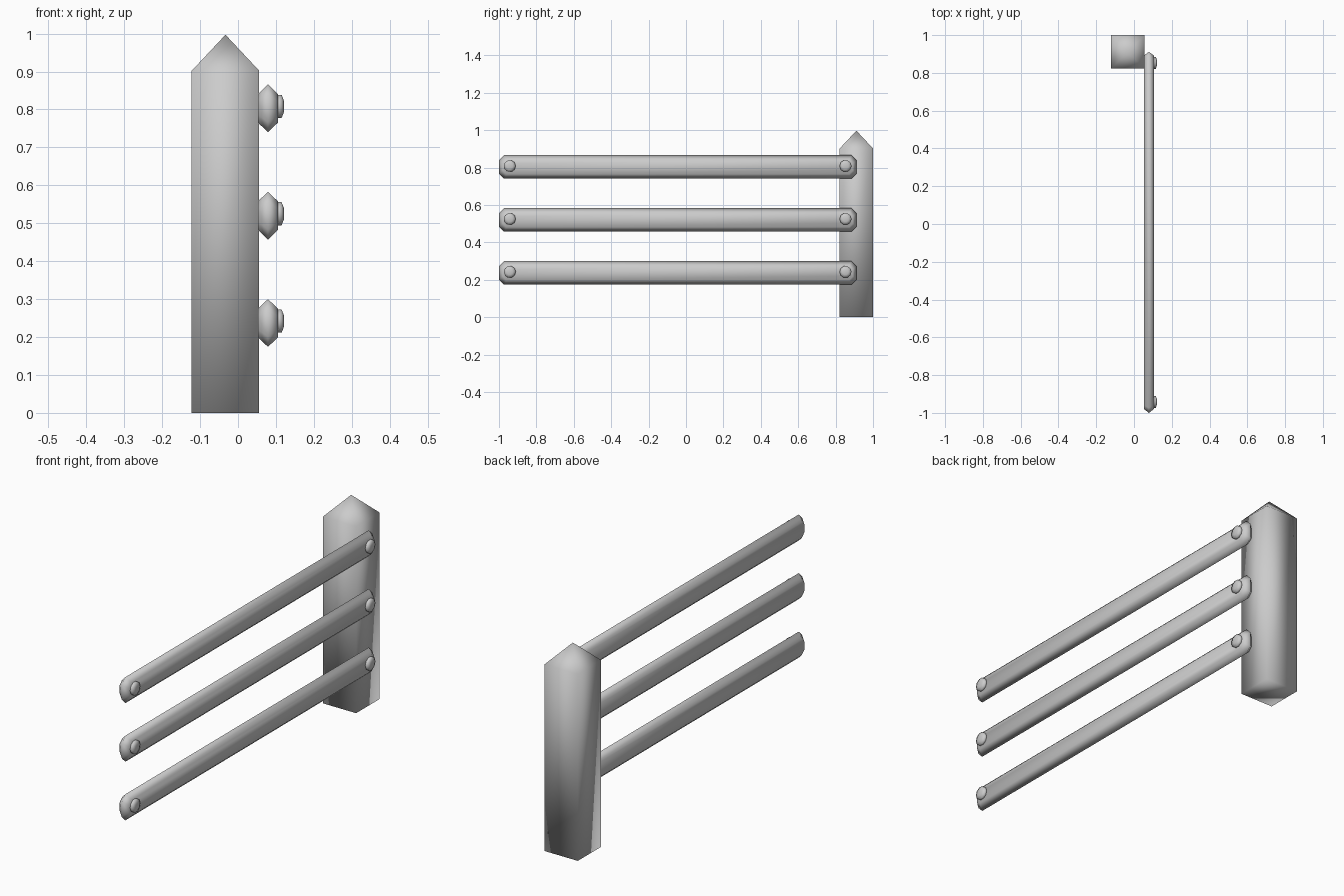
import bpy, bmesh
from math import cos, sin, pi

if "Cube" in bpy.data.objects:
    bpy.data.objects.remove(bpy.data.objects["Cube"])


def loft(name, rings):
    """Skin closed rings of points and cap both ends."""
    bm = bmesh.new()
    loops = [[bm.verts.new(p) for p in ring] for ring in rings]
    n = len(loops[0])
    for a, b in zip(loops, loops[1:]):
        for i in range(n):
            bm.faces.new((a[i], a[(i + 1) % n], b[(i + 1) % n], b[i]))
    bm.faces.new(loops[0])
    bm.faces.new(loops[-1])
    bmesh.ops.remove_doubles(bm, verts=bm.verts, dist=0.0001)
    bmesh.ops.recalc_face_normals(bm, faces=bm.faces)
    for f in bm.faces:
        f.smooth = True
    me = bpy.data.meshes.new(name)
    bm.to_mesh(me)
    bm.free()
    ob = bpy.data.objects.new(name, me)
    bpy.context.collection.objects.link(ob)
    return ob


def octagon(x, cy, cz, hy, hz, c):
    """Rectangle with cut corners, facing along x."""
    pts = [(hy, hz - c), (hy - c, hz), (c - hy, hz), (-hy, hz - c),
           (-hy, c - hz), (c - hy, -hz), (hy - c, -hz), (hy, c - hz)]
    return [(x, cy + y, cz + z) for y, z in pts]


def circle(x, cy, cz, r, n=10):
    return [(x, cy + r * cos(2 * pi * i / n), cz + r * sin(2 * pi * i / n))
            for i in range(n)]


# Square post with pyramid top
px, py, h = -0.033, 0.911, 0.089
corners = [(px - h, py - h), (px + h, py - h), (px + h, py + h), (px - h, py + h)]
bm = bmesh.new()
low = [bm.verts.new((x, y, 0)) for x, y in corners]
high = [bm.verts.new((x, y, 0.902)) for x, y in corners]
tip = bm.verts.new((px, py, 0.997))
bm.faces.new(low[::-1])
for i in range(4):
    j = (i + 1) % 4
    bm.faces.new((low[i], low[j], high[j], high[i]))
    bm.faces.new((high[i], high[j], tip))
for f in bm.faces:
    f.smooth = True
mesh = bpy.data.meshes.new("post")
bm.to_mesh(mesh)
bm.free()
bpy.context.collection.objects.link(bpy.data.objects.new("post", mesh))

# Three rails, each with two nail heads
for k, z in enumerate((0.237, 0.52, 0.803), 1):
    loft(f"rail_{k}", [octagon(0.053, -0.044, z, 0.936, 0.038, 0.020),
                       octagon(0.079, -0.044, z, 0.956, 0.063, 0.027),
                       octagon(0.105, -0.044, z, 0.936, 0.038, 0.020)])
    for side, y in (("front", -0.942), ("back", 0.853)):
        loft(f"nail_{k}_{side}", [circle(0.100, y, z + 0.005, 0.030),
                                  circle(0.106, y, z + 0.005, 0.032),
                                  circle(0.115, y, z + 0.005, 0.032),
                                  circle(0.121, y, z + 0.005, 0.016)])
